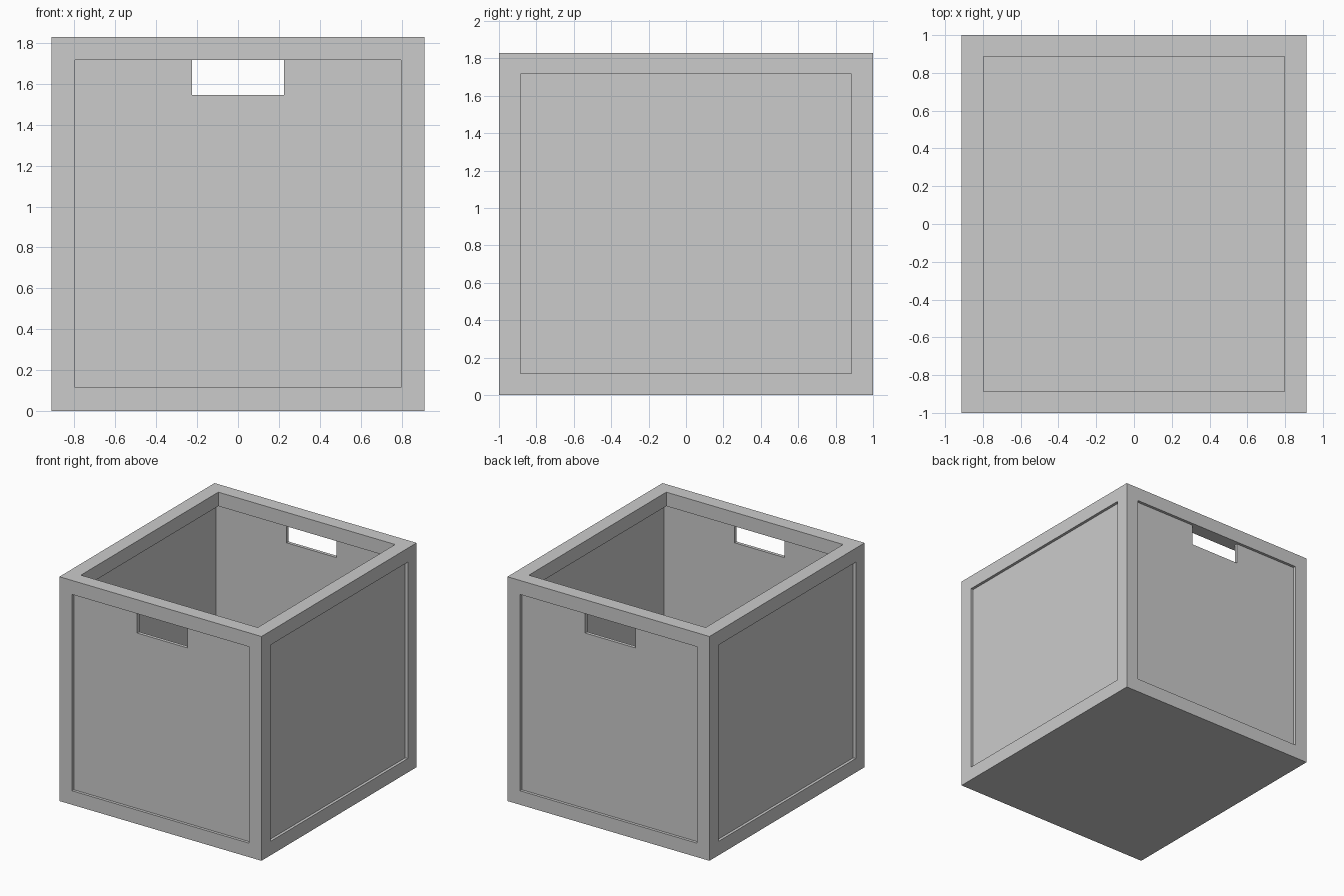
import bpy, bmesh
from mathutils import Vector

if "Cube" in bpy.data.objects:
    bpy.data.objects.remove(bpy.data.objects["Cube"])

X, Y, H = 0.912, 1.0, 1.83      # half width, half depth, height
F = 0.114                       # frame bar width
R = 0.023                       # depth of the outer panel recess
W = 0.05                        # outer face to inner wall face


def box(name, lo, hi):
    """Axis-aligned box between two corners."""
    lo, hi = Vector(lo), Vector(hi)
    bm = bmesh.new()
    bmesh.ops.create_cube(bm, size=1)
    for v in bm.verts:
        v.co = Vector([(lo[i] + hi[i]) / 2 + v.co[i] * (hi[i] - lo[i]) for i in range(3)])
    mesh = bpy.data.meshes.new(name)
    bm.to_mesh(mesh)
    bm.free()
    ob = bpy.data.objects.new(name, mesh)
    bpy.context.collection.objects.link(ob)
    return ob


def cut(name, lo, hi):
    """Subtract a box from the bin."""
    tool = box(name, lo, hi)
    tool.hide_render = True
    tool.hide_viewport = True
    tool.display_type = 'WIRE'
    mod = bin_body.modifiers.new(name, 'BOOLEAN')
    mod.operation = 'DIFFERENCE'
    mod.solver = 'EXACT'
    mod.object = tool


# Solid outer block
bin_body = box("storage_bin", (-X, -Y, 0), (X, Y, H))

# Cavity under the rim, then the narrower opening through the rim
cut("cavity_cutter", (-X + W, -Y + W, W), (X - W, Y - W, H - F))
cut("opening_cutter", (-X + F, -Y + F, W + 0.3), (X - F, Y - F, H + 0.2))

# Recessed panels on all four sides
for s, side in ((-1, "a"), (1, "b")):
    y0, y1 = sorted((s * (Y - R), s * (Y + 0.2)))
    cut("end_panel_cutter_" + side, (-X + F, y0, F), (X - F, y1, H - F))
    x0, x1 = sorted((s * (X - R), s * (X + 0.2)))
    cut("side_panel_cutter_" + side, (x0, -Y + F, F), (x1, Y - F, H - F))

# Hand holes through the front and back panels, right below the rim
cut("hand_hole_cutter", (-0.226, -Y - 0.3, 1.545), (0.226, Y + 0.3, H - F))
